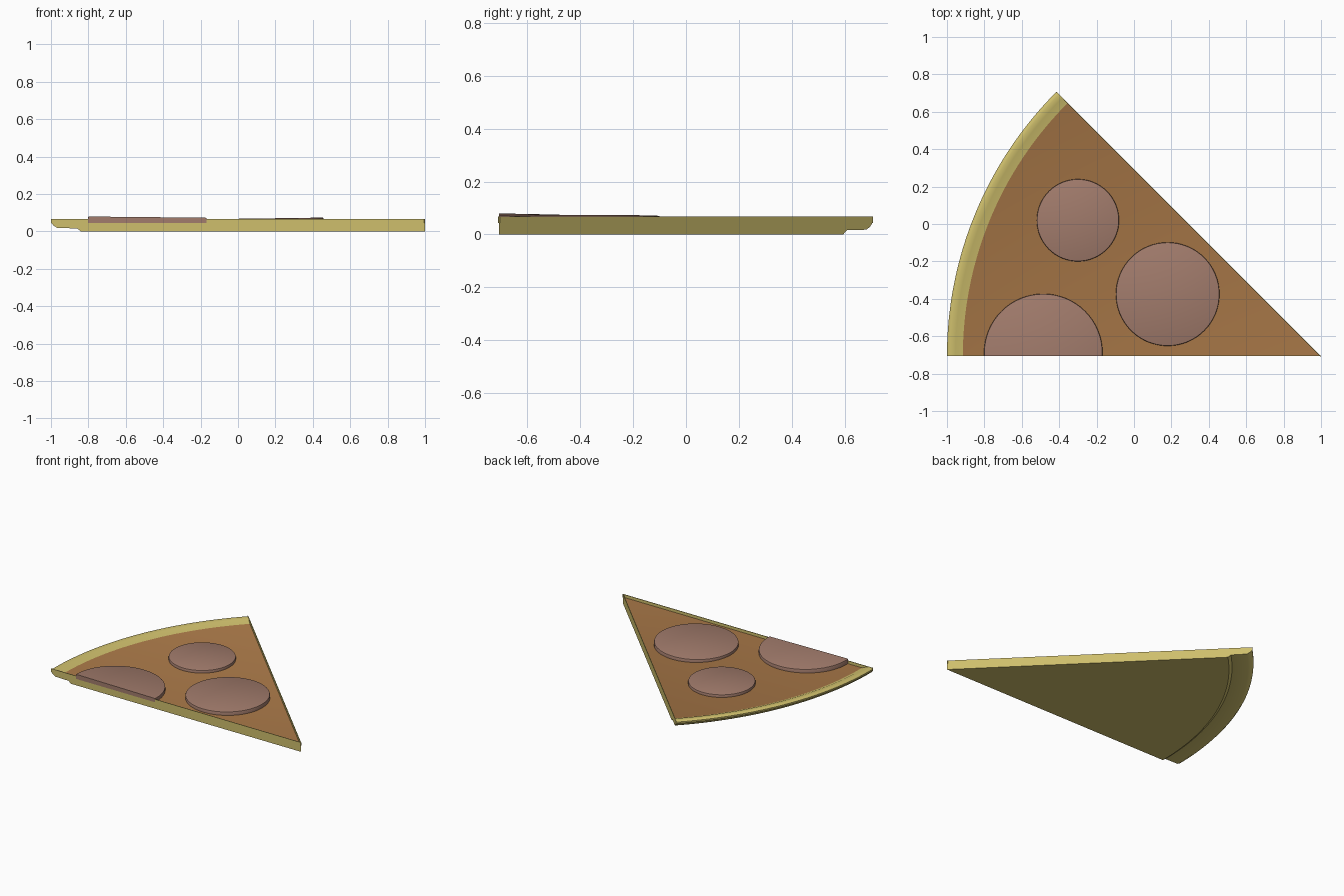
import bpy, bmesh, math
from mathutils import Matrix, Vector

if "Cube" in bpy.data.objects:
    bpy.data.objects.remove(bpy.data.objects["Cube"], do_unlink=True)

TIP = Vector((1.0, -0.707, 0.0))   # point of the wedge
RADIUS, SAUCE_Z, TOP_Z = 2.0, 0.046, 0.067
SWEEP = math.pi / 4


def material(name, rgb):
    mat = bpy.data.materials.new(name)
    mat.use_nodes = True
    mat.diffuse_color = (*rgb, 1)
    mat.node_tree.nodes["Principled BSDF"].inputs["Base Color"].default_value = (*rgb, 1)
    return mat


dough = material("golden dough", (0.62, 0.52, 0.15))
sauce = material("brown orange sauce", (0.40, 0.19, 0.065))
meat = material("dusty red meat", (0.36, 0.20, 0.15))


def finish(name, bm, mats):
    bmesh.ops.recalc_face_normals(bm, faces=bm.faces)
    mesh = bpy.data.meshes.new(name)
    bm.to_mesh(mesh)
    bm.free()
    obj = bpy.data.objects.new(name, mesh)
    bpy.context.collection.objects.link(obj)
    for mat in mats:
        mesh.materials.append(mat)
    bpy.ops.object.select_all(action='DESELECT')
    obj.select_set(True)
    bpy.context.view_layer.objects.active = obj
    bpy.ops.object.shade_smooth_by_angle(angle=math.radians(35))
    return obj


# Crust wedge: radius/height profile swept about the tip
profile = [(0, 0), (1.84, 0), (1.86, 0.016), (1.965, 0.018), (1.985, 0.03),
           (2.0, 0.048), (2.0, 0.058), (1.992, 0.065), (1.98, TOP_Z),
           (1.955, 0.064), (1.915, SAUCE_Z), (0, SAUCE_Z)]
STEPS = 48
bm = bmesh.new()
rings = []
for i in range(STEPS + 1):
    a = math.pi - SWEEP * i / STEPS
    rings.append([bm.verts.new(TIP + Vector((r * math.cos(a), r * math.sin(a), z)))
                  for r, z in profile])
for one, two in zip(rings, rings[1:]):
    for k in range(len(profile) - 1):
        bm.faces.new((one[k], one[k + 1], two[k + 1], two[k]))
bm.faces.new(rings[0])
bm.faces.new(rings[-1])
bmesh.ops.remove_doubles(bm, verts=bm.verts, dist=1e-5)
for f in bm.faces:
    if all(abs(v.co.z - SAUCE_Z) < 1e-4 for v in f.verts):
        f.material_index = 1
finish("crust_wedge", bm, [dough, sauce])


# Thin dough lips standing along the two cut sides
def side_lip(name, angle, inward):
    bm = bmesh.new()
    bmesh.ops.create_cube(bm, size=1)
    height = TOP_Z - SAUCE_Z + 0.002
    place = (Matrix.Translation(TIP) @ Matrix.Rotation(angle, 4, 'Z')
             @ Matrix.Translation((RADIUS / 2, inward * 0.002, TOP_Z - height / 2))
             @ Matrix.Diagonal((RADIUS, 0.004, height, 1)))
    bm.transform(place)
    finish(name, bm, [dough])


side_lip("front_lip", math.pi, -1)
side_lip("diagonal_lip", math.pi - SWEEP, 1)


# Round toppings: bevelled discs, slightly tilted, trimmed at the front cut
def topping(name, x, y, radius, top, slope_x, slope_y):
    bm = bmesh.new()
    thick = 0.04
    bmesh.ops.create_cone(bm, cap_ends=True, segments=64, radius1=radius,
                          radius2=radius, depth=thick)
    rim = [e for e in bm.edges if all(v.co.z > 0 for v in e.verts)]
    bmesh.ops.bevel(bm, geom=rim, offset=0.006, segments=2, affect='EDGES', profile=0.5)
    for v in bm.verts:
        v.co.z += top - thick / 2 + slope_x * v.co.x + slope_y * v.co.y
        v.co.x += x
        v.co.y += y
    for point, normal in ((TIP, (0, -1, 0)), ((0, 0, SAUCE_Z - 0.004), (0, 0, -1))):
        cut = bmesh.ops.bisect_plane(bm, geom=bm.verts[:] + bm.edges[:] + bm.faces[:],
                                     plane_co=point, plane_no=normal, clear_outer=True)
        edges = [g for g in cut["geom_cut"] if isinstance(g, bmesh.types.BMEdge)]
        if edges:
            bmesh.ops.holes_fill(bm, edges=edges, sides=0)
    finish(name, bm, [meat])


topping("small_topping", -0.30, 0.02, 0.22, 0.066, 0, 0)
topping("large_topping", 0.18, -0.375, 0.277, 0.070, 0.014, 0)
topping("cut_topping", -0.485, -0.69, 0.317, 0.076, -0.010, -0.018)
